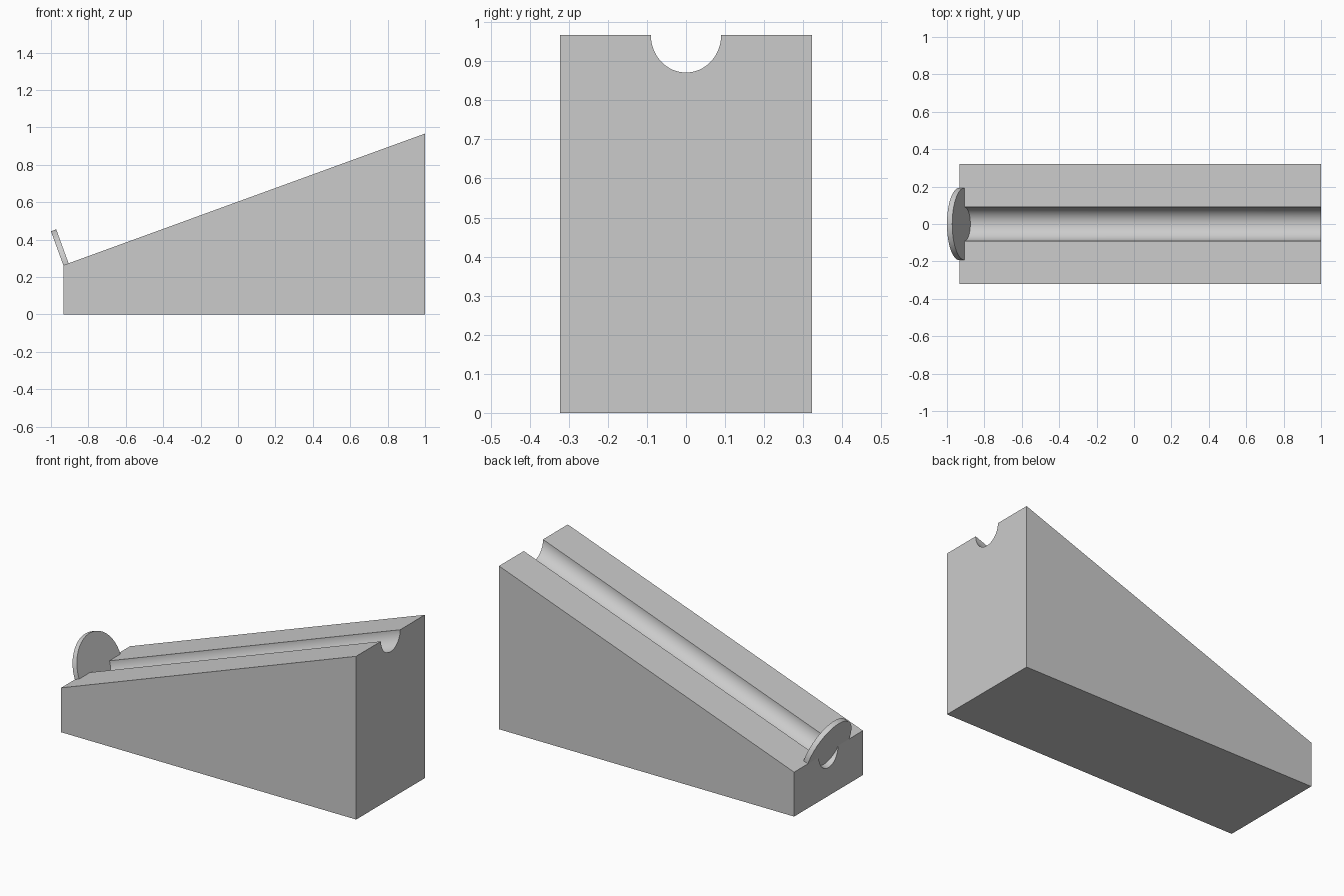
import bpy
import bmesh
from math import radians, sin, cos, tan, pi
from mathutils import Vector

if "Cube" in bpy.data.objects:
    bpy.data.objects.remove(bpy.data.objects["Cube"], do_unlink=True)

SLOPE = radians(20)
X_LOW, X_HIGH = -0.934, 1.0
HALF_WIDTH = 0.322
TOP = 0.967
GROOVE_R = 0.09
DISC_R, DISC_T = 0.193, 0.03

grey = bpy.data.materials.new("plain grey")
grey.use_nodes = True
grey.diffuse_color = (0.6, 0.6, 0.6, 1)
grey.node_tree.nodes["Principled BSDF"].inputs["Base Color"].default_value = (0.6, 0.6, 0.6, 1)


def surface_z(x):
    return TOP - (X_HIGH - x) * tan(SLOPE)


def finish(obj, name):
    obj.name = name
    obj.data.name = name
    obj.data.materials.append(grey)
    bpy.ops.object.select_all(action="DESELECT")
    obj.select_set(True)
    bpy.context.view_layer.objects.active = obj
    bpy.ops.object.shade_smooth_by_angle(angle=radians(30))


# Sloped block: a grooved cross-section bridged from the low end to the high end
def end_section(bm, x):
    z = surface_z(x)
    pts = [(-HALF_WIDTH, 0), (-HALF_WIDTH, z)]
    steps = 32
    for i in range(steps + 1):
        a = pi * i / steps
        pts.append((-GROOVE_R * cos(a), z - GROOVE_R * sin(a) / cos(SLOPE)))
    pts += [(HALF_WIDTH, z), (HALF_WIDTH, 0)]
    return [bm.verts.new((x, y, h)) for y, h in pts]


bm = bmesh.new()
low, high = end_section(bm, X_LOW), end_section(bm, X_HIGH)
count = len(low)
for i in range(count):
    j = (i + 1) % count
    bm.faces.new((low[i], low[j], high[j], high[i]))
bm.faces.new(low)
bm.faces.new(high)
bmesh.ops.recalc_face_normals(bm, faces=bm.faces)
mesh = bpy.data.meshes.new("grooved_ramp")
bm.to_mesh(mesh)
bm.free()
ramp = bpy.data.objects.new("grooved_ramp", mesh)
bpy.context.collection.objects.link(ramp)
finish(ramp, "grooved_ramp")

# Round stop at the low end, square to the slope and half sunk into the block
along = Vector((cos(SLOPE), 0, sin(SLOPE)))
centre = Vector((X_LOW, 0, surface_z(X_LOW))) + along * DISC_T / 2
bpy.ops.mesh.primitive_cylinder_add(vertices=64, radius=DISC_R, depth=DISC_T,
                                    location=centre, rotation=(0, pi / 2 - SLOPE, 0))
finish(bpy.context.object, "end_stop_disc")
